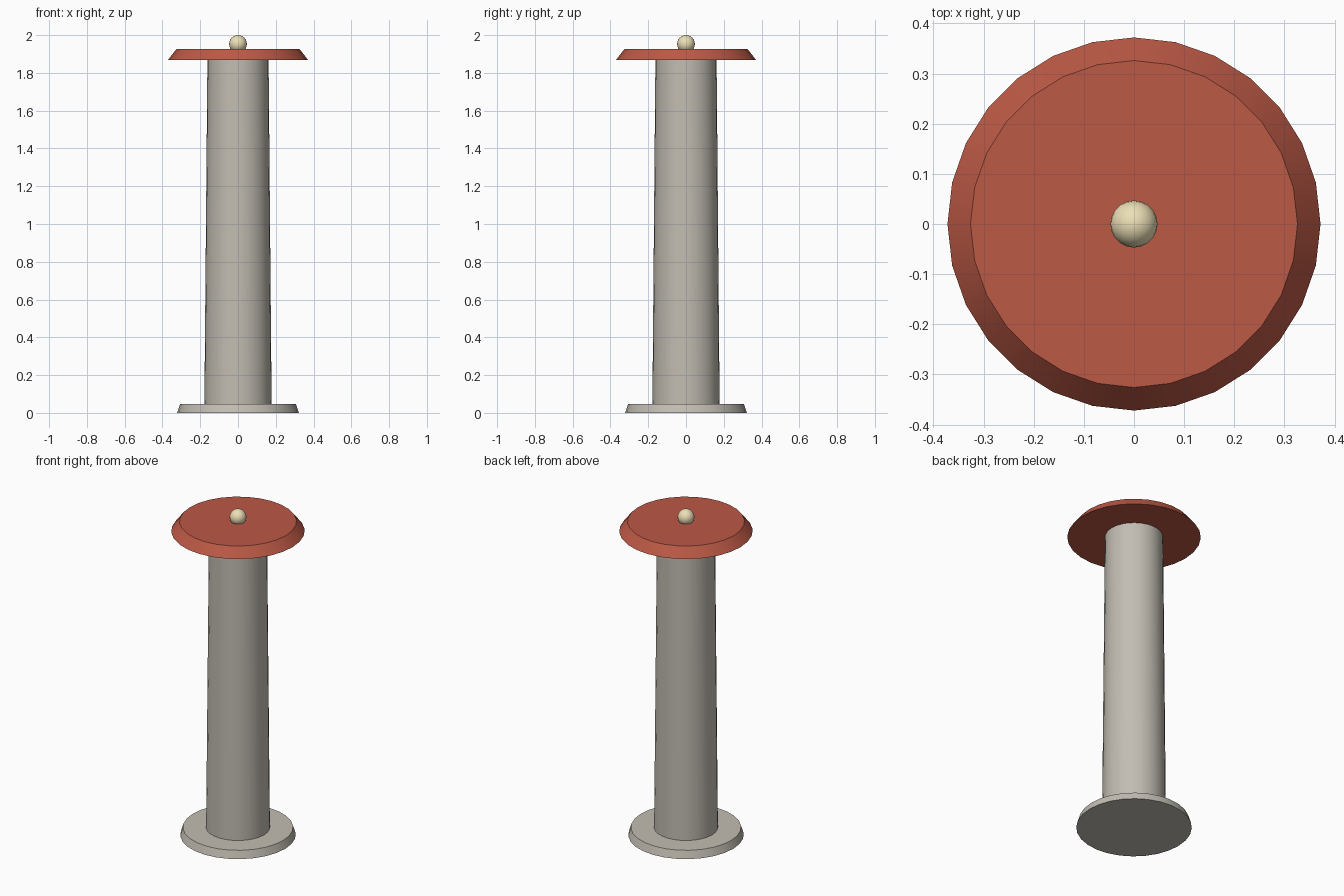
import bpy
import math

if "Cube" in bpy.data.objects:
    bpy.data.objects.remove(bpy.data.objects["Cube"])

SIDES = 28


def material(name, rgb):
    mat = bpy.data.materials.new(name)
    mat.diffuse_color = (*rgb, 1)
    mat.use_nodes = True
    mat.node_tree.nodes["Principled BSDF"].inputs["Base Color"].default_value = mat.diffuse_color
    return mat


def finish(name, mat):
    obj = bpy.context.object
    obj.name = name
    obj.data.materials.append(mat)
    bpy.ops.object.shade_smooth_by_angle(angle=math.radians(30))
    return obj


def tapered_disc(name, r_bottom, r_top, z0, z1, mat):
    bpy.ops.mesh.primitive_cone_add(
        vertices=SIDES, radius1=r_bottom, radius2=r_top,
        depth=z1 - z0, location=(0, 0, (z0 + z1) / 2))
    return finish(name, mat)


stone = material("stone", (0.54, 0.51, 0.45))
terracotta = material("terracotta", (0.50, 0.10, 0.06))
cream = material("cream", (0.84, 0.74, 0.47))

# Foot plate, slim tapering column and overhanging cap
tapered_disc("base", 0.322, 0.307, 0.0, 0.047, stone)
tapered_disc("column", 0.178, 0.162, 0.047, 1.867, stone)
tapered_disc("cap", 0.372, 0.326, 1.867, 1.926, terracotta)

# Ball finial partly sunk into the cap
bpy.ops.mesh.primitive_uv_sphere_add(
    segments=20, ring_count=12, radius=0.047, location=(0, 0, 1.953))
finish("finial", cream)
